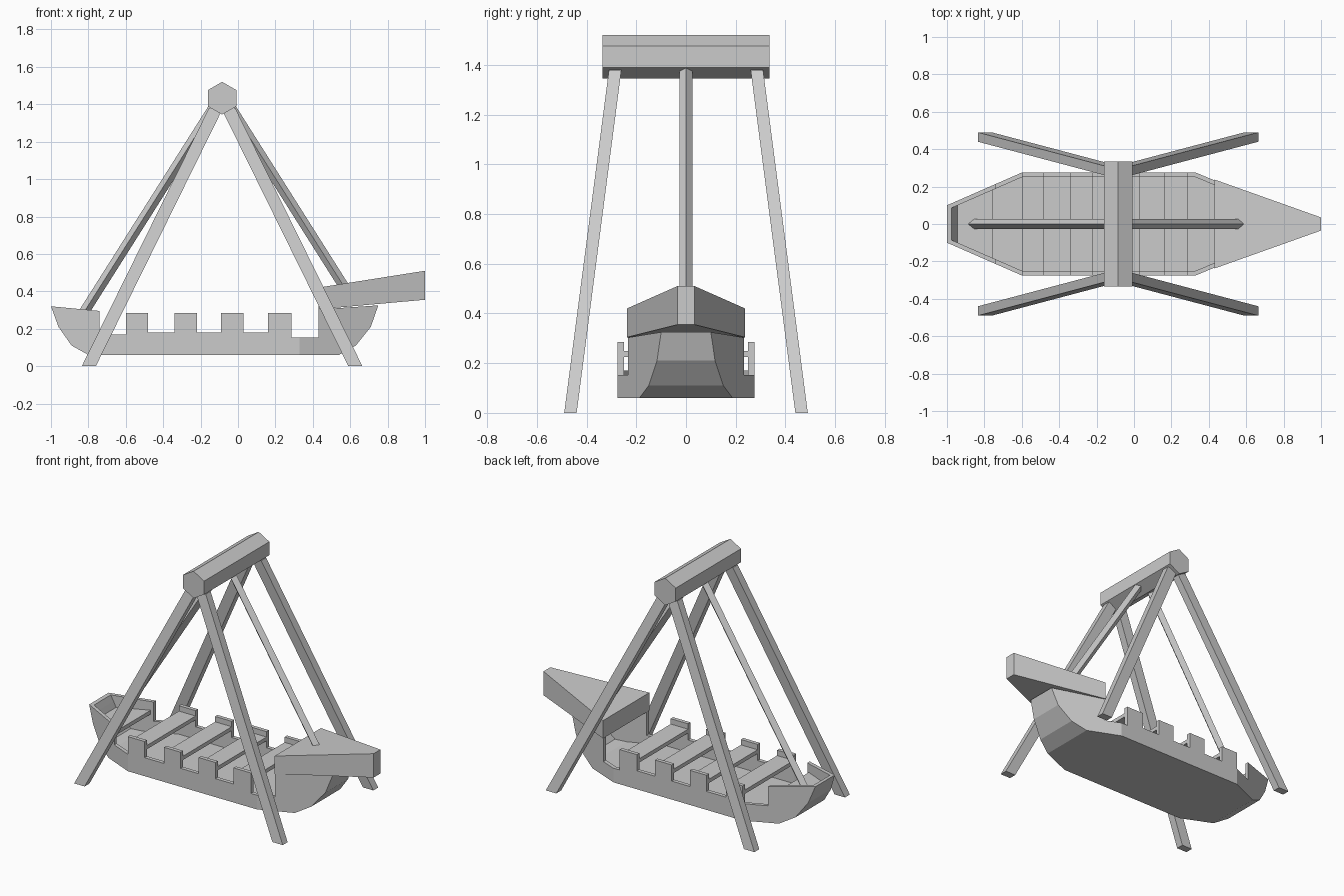
import bpy, bmesh, math

cube = bpy.data.objects.get("Cube")
if cube:
    bpy.data.objects.remove(cube, do_unlink=True)

grey = bpy.data.materials.new("plain_grey")
grey.use_nodes = True
COLOUR = (0.6, 0.6, 0.6, 1)
grey.diffuse_color = COLOUR
grey.node_tree.nodes["Principled BSDF"].inputs["Base Color"].default_value = COLOUR


def loft(name, sections, caps=True, recalc=True):
    """Skin a list of equal-length closed sections."""
    bm = bmesh.new()
    rings = [[bm.verts.new(p) for p in s] for s in sections]
    n = len(rings[0])
    for a, b in zip(rings, rings[1:]):
        for i in range(n):
            j = (i + 1) % n
            bm.faces.new((a[i], b[i], b[j], a[j]))
    if caps:
        bm.faces.new(rings[0])
        bm.faces.new(rings[-1][::-1])
    if recalc:
        bmesh.ops.recalc_face_normals(bm, faces=bm.faces)
    mesh = bpy.data.meshes.new(name)
    bm.to_mesh(mesh)
    bm.free()
    mesh.materials.append(grey)
    obj = bpy.data.objects.new(name, mesh)
    bpy.context.collection.objects.link(obj)
    return obj


def interp(points, x):
    if x <= points[0][0]:
        return points[0][1]
    for (x0, v0), (x1, v1) in zip(points, points[1:]):
        if x <= x1:
            return v0 + (v1 - v0) * (x - x0) / (x1 - x0)
    return points[-1][1]


def block(x, half_width, low, high):
    """Rectangular cross-section at a given x."""
    w = half_width
    return [(x, w, high), (x, w, low), (x, -w, low), (x, -w, high)]


# Hull shape: half width, keel line and wall heights along x
PLAN = [(-1, 0.1), (-0.6, 0.275), (0.33, 0.275), (0.75, 0.1)]
KEEL = [(-1, 0.32), (-0.96, 0.21), (-0.89, 0.11), (-0.8, 0.06),
        (0.54, 0.06), (0.63, 0.11), (0.71, 0.21), (0.75, 0.325)]
MERLONS = [(-0.6, -0.48), (-0.34, -0.22), (-0.09, 0.03), (0.16, 0.285)]
WALL = 0.025
MID = -0.125

# Wall segments as (start x, start z, end x, end z)
walls = [(-1, 0.32, -0.74, 0.295), (-0.74, 0.17, -0.6, 0.17)]
for k, (x0, x1) in enumerate(MERLONS):
    walls.append((x0, 0.285, x1, 0.285))
    if k < len(MERLONS) - 1:
        walls.append((x1, 0.18, MERLONS[k + 1][0], 0.18))
walls += [(0.285, 0.152, 0.43, 0.152), (0.43, 0.303, 0.75, 0.325)]

breaks = {x for x, _ in PLAN + KEEL}
breaks |= {x + (WALL if x < MID else -WALL) for x, _ in KEEL}


def hull_section(x, top):
    w, keel = interp(PLAN, x), interp(KEEL, x)
    shifted = interp(KEEL, x - WALL if x < MID else x + WALL)
    floor = min(top, max(0.1, shifted))
    v = w - WALL
    return [(x, w, top), (x, w, keel), (x, -w, keel), (x, -w, top),
            (x, -v, top), (x, -v, floor), (x, v, floor), (x, v, top)]


stations = []
for x0, z0, x1, z1 in walls:
    xs = [x0] + sorted(b for b in breaks if x0 < b < x1) + [x1]
    stations += [hull_section(x, interp([(x0, z0), (x1, z1)], x)) for x in xs]
loft("hull", stations, caps=False, recalc=False)

# Benches between the raised wall blocks
for k, (x0, x1) in enumerate(MERLONS):
    loft(f"bench_{k + 1}", [block(x, 0.25, 0.225, 0.25) for x in (x0, x1)])

# Small raised deck at the stern
loft("stern_deck", [block(x, interp(PLAN, x) - WALL, 0.215, 0.24)
                    for x in (-0.945, -0.755)])

# Tapered bow roof
loft("bow_roof", [block(0.43, 0.238, 0.304, 0.42), block(1, 0.035, 0.355, 0.51)])

# Hexagonal top beam
AXIS = -0.085
loft("top_beam", [[(AXIS + 0.0875 * math.sin(k * math.pi / 3), y,
                    1.4325 + 0.0875 * math.cos(k * math.pi / 3)) for k in range(6)]
                  for y in (-0.335, 0.335)])


# Four splayed frame legs
def leg_section(sx, sy, x, y, z):
    return [(AXIS + sx * (x + dx), sy * (y + dy), z)
            for dx, dy in ((0, 0), (0.075, 0), (0.075, 0.05), (0, 0.05))]


for sx, side_x in ((-1, "stern"), (1, "bow")):
    for sy, side_y in ((-1, "front"), (1, "back")):
        loft(f"{side_x}_{side_y}_leg", [leg_section(sx, sy, 0.675, 0.44, 0),
                                        leg_section(sx, sy, -0.005, 0.26, 1.38)])

# Two diamond-section swing arms
for sx, name, low in ((-1, "stern_arm", 0.23), (1, "bow_arm", 0.37)):
    loft(name, [[(AXIS + sx * (0.035 + (1.4 - z) * 0.633) + dx, dy, z)
                 for dx, dy in ((0.032, 0), (0, 0.027), (-0.032, 0), (0, -0.027))]
                for z in (low, 1.4)])
